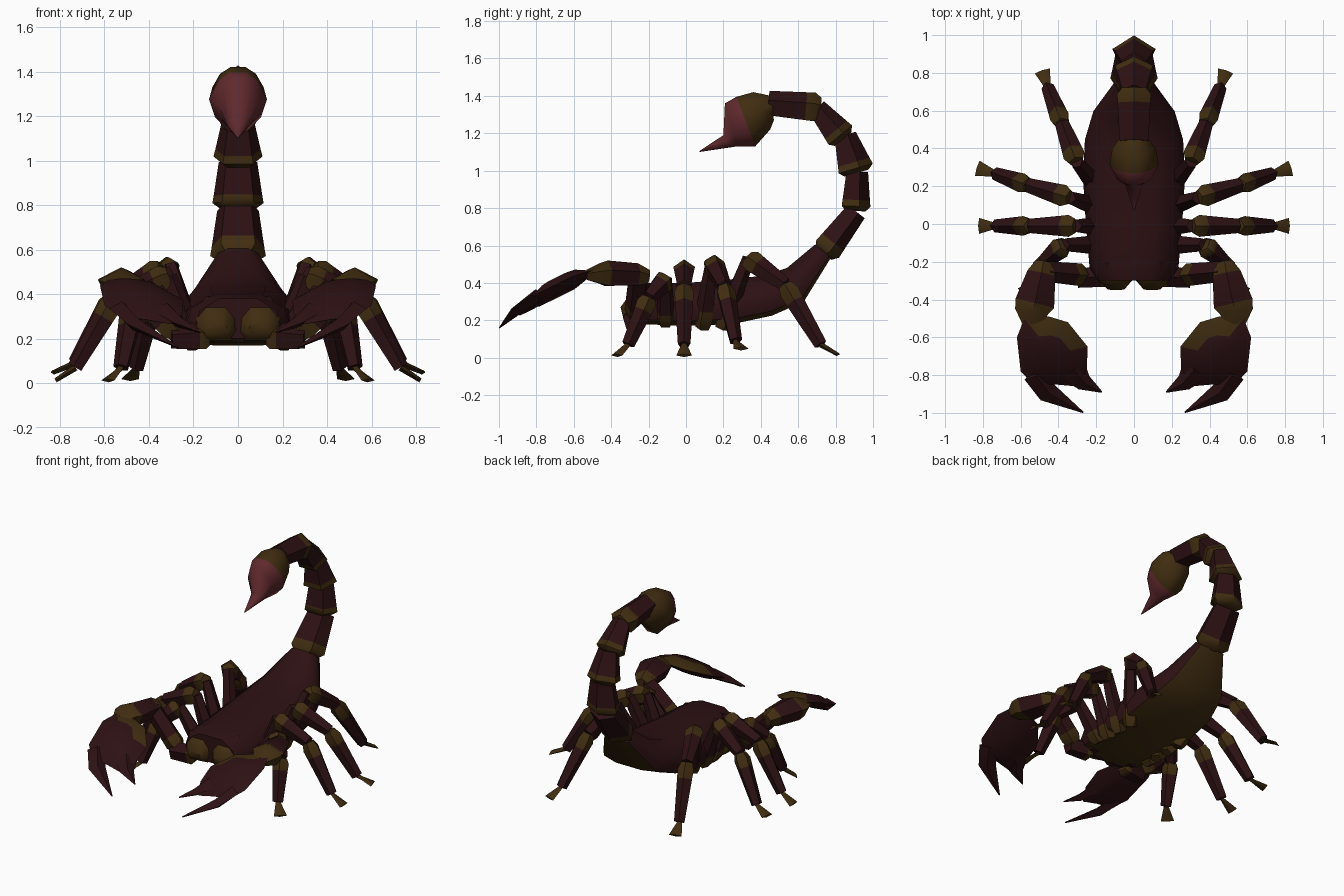
import bpy, bmesh, math
from mathutils import Vector as V

if "Cube" in bpy.data.objects:
    bpy.data.objects.remove(bpy.data.objects["Cube"])


def material(name, rgb):
    m = bpy.data.materials.new(name)
    m.diffuse_color = (*rgb, 1)
    m.use_nodes = True
    m.node_tree.nodes["Principled BSDF"].inputs["Base Color"].default_value = m.diffuse_color
    return m


MATS = [material("dark maroon", (0.026, 0.0055, 0.0065)),
        material("olive brown", (0.052, 0.026, 0.0055)),
        material("dusky red", (0.115, 0.022, 0.026))]
DARK, BROWN, RED = 0, 1, 2


def loft(bm, rings, mats):
    """Skin a list of rings; mats gives a colour index for each band."""
    vs = [[bm.verts.new(p) for p in r] for r in rings]
    n, new = len(vs[0]), []
    for i in range(len(vs) - 1):
        for k in range(n):
            f = bm.faces.new((vs[i][k], vs[i][(k + 1) % n],
                              vs[i + 1][(k + 1) % n], vs[i + 1][k]))
            f.material_index = mats[i]
            new.append(f)
    for ring_, m in ((vs[0], mats[0]), (vs[-1], mats[-1])):
        f = bm.faces.new(ring_)
        f.material_index = m
        new.append(f)
    bmesh.ops.recalc_face_normals(bm, faces=new)
    return new


def ring(c, d, rx, rn, n=5, side=None):
    """Polygon around c, facing d: rx sideways, rn up/outward."""
    side = side or d.cross(V((0, 0, 1))).normalized()
    up = side.cross(d).normalized()
    wide = rx / (0.951 if n == 5 else 1)
    return [c + up * rn * math.cos(math.tau * k / n)
            + side * wide * math.sin(math.tau * k / n) for k in range(n)]


def segment(bm, a, b, rx, rn, tip=0.65, band=0.28, side=None):
    """Armour segment: flared brown collar, then a dark taper."""
    a, b = V(a), V(b)
    d = b - a
    prof = [(0, 0.7), (0.12, 1), (band, 1 - (1 - tip) * 0.2), (1, tip)]
    loft(bm, [ring(a + d * t, d, rx * s, rn * s, 5, side) for t, s in prof],
         [BROWN, BROWN, DARK])


def tube(bm, pts, mats, n=5):
    """Tube through (point, rx, rn) entries."""
    ps = [V(p[0]) for p in pts]
    rings = []
    for i, (_, rx, rn) in enumerate(pts):
        d = ps[min(i + 1, len(ps) - 1)] - ps[max(i - 1, 0)]
        rings.append(ring(ps[i], d, rx, rn, n))
    loft(bm, rings, mats)


def section(top, bot, hw, prof, x=0):
    """Cross-section between a top and a bottom (y, z) point."""
    t, b = V((x, *top)), V((x, *bot))
    right = [b.lerp(t, h) + V((w * hw, 0, 0)) for h, w in prof]
    left = [b.lerp(t, h) - V((w * hw, 0, 0)) for h, w in reversed(prof)]
    return right + left


def finish(bm, name, mirror=False, angle=50):
    me = bpy.data.meshes.new(name)
    bm.to_mesh(me)
    bm.free()
    for m in MATS:
        me.materials.append(m)
    me.shade_smooth()
    me.set_sharp_from_angle(angle=math.radians(angle))
    ob = bpy.data.objects.new(name, me)
    bpy.context.collection.objects.link(ob)
    if mirror:
        mod = ob.modifiers.new("mirror", 'MIRROR')
        mod.use_mirror_merge = False


# Body: dark shell with a brown belly
SHELL = [(0, 0.45), (0.11, 0.92), (0.36, 1), (0.7, 0.9), (1, 0.45)]
bm = bmesh.new()
spec = [((-0.30, 0.38), (-0.30, 0.20), 0.19), ((-0.22, 0.40), (-0.24, 0.18), 0.235),
        ((0.0, 0.40), (0.0, 0.17), 0.255), ((0.25, 0.42), (0.25, 0.18), 0.27),
        ((0.42, 0.44), (0.46, 0.225), 0.26), ((0.54, 0.48), (0.63, 0.30), 0.215),
        ((0.69, 0.605), (0.775, 0.535), 0.10)]
for i, f in enumerate(loft(bm, [section(*s, SHELL) for s in spec], [DARK] * 6)):
    if i < 60 and i % 10 in (0, 8, 9):
        f.material_index = BROWN
finish(bm, "body")

# Jaws: paired blunt lobes with brown fronts
BLOCK = [(0, 0.75), (0.3, 1), (0.7, 0.9), (1, 0.45)]
bm = bmesh.new()
loft(bm, [section((-0.20, 0.39), (-0.20, 0.18), 0.10, BLOCK, 0.10),
          section((-0.30, 0.34), (-0.29, 0.19), 0.095, BLOCK, 0.10),
          section((-0.35, 0.27), (-0.335, 0.21), 0.05, BLOCK, 0.095)], [DARK, BROWN])
finish(bm, "jaw", True)

# Tail: five armoured segments with a ridge along the outside
tail = [((0.73, 0.56), (0.905, 0.785), 0.125, 0.085, 0.75),
        ((0.90, 0.785), (0.91, 0.995), 0.115, 0.085, 0.75),
        ((0.905, 0.985), (0.845, 1.19), 0.11, 0.105, 0.62),
        ((0.835, 1.165), (0.695, 1.335), 0.10, 0.09, 0.62),
        ((0.72, 1.33), (0.44, 1.355), 0.09, 0.085, 0.85)]
for i, (a, b, rx, rn, tip) in enumerate(tail):
    bm = bmesh.new()
    segment(bm, (0, *a), (0, *b), rx, rn, tip, 0.28, V((-1, 0, 0)))
    finish(bm, f"tail_segment_{i + 1}")

# Stinger: brown bulb with a red point
BULB = [(0, 0.3), (0.25, 0.8), (0.55, 1), (0.85, 0.7), (1, 0.3)]
bm = bmesh.new()
bulb = [((0.455, 1.40), (0.47, 1.27), 0.07), ((0.36, 1.42), (0.45, 1.22), 0.115),
        ((0.27, 1.395), (0.37, 1.13), 0.13), ((0.208, 1.36), (0.27, 1.13), 0.09),
        ((0.20, 1.19), (0.24, 1.125), 0.05), ((0.072, 1.105), (0.072, 1.10), 0.003)]
loft(bm, [section(*s, BULB) for s in bulb], [BROWN, BROWN, RED, RED, RED])
finish(bm, "stinger")

# Legs: hip, knee, shin joint, ankle, toe
legs = {
    "first_leg": [(0.19, -0.11, 0.18), (0.37, -0.11, 0.42), (0.475, -0.20, 0.32),
                  (0.525, -0.31, 0.07), (0.585, -0.37, 0.012)],
    "second_leg": [(0.19, -0.01, 0.16), (0.31, -0.01, 0.48), (0.55, -0.01, 0.38),
                   (0.73, -0.01, 0.07), (0.82, -0.01, 0.012)],
    "third_leg": [(0.19, 0.09, 0.16), (0.34, 0.14, 0.51), (0.56, 0.205, 0.38),
                  (0.73, 0.265, 0.09), (0.83, 0.295, 0.048)],
    "rear_leg": [(0.19, 0.19, 0.16), (0.305, 0.33, 0.53), (0.38, 0.53, 0.39),
                 (0.455, 0.72, 0.07), (0.485, 0.81, 0.018)]}
for name, p in legs.items():
    bm = bmesh.new()
    for i, r in enumerate((0.052, 0.058, 0.052)):
        segment(bm, p[i], p[i + 1], r, r * 1.08)
    tube(bm, [(p[3], 0.015, 0.015), (p[4], 0.042, 0.01)], [BROWN], 4)
    finish(bm, name, True)

# Pincer arm
bm = bmesh.new()
segment(bm, (0.13, -0.27, 0.21), (0.30, -0.29, 0.20), 0.06, 0.07, 0.8)
segment(bm, (0.27, -0.27, 0.22), (0.48, -0.25, 0.43), 0.06, 0.065, 0.9)
tube(bm, [((0.48, -0.20, 0.43), 0.04, 0.04), ((0.49, -0.26, 0.44), 0.075, 0.065),
          ((0.525, -0.42, 0.445), 0.105, 0.075), ((0.54, -0.46, 0.445), 0.09, 0.06),
          ((0.54, -0.53, 0.44), 0.05, 0.03)], [BROWN, DARK, BROWN, BROWN])
finish(bm, "pincer_arm", True)


# Pincer: drooping flat palm and two curved fingers
def droop(x, y, dz=0):
    t = -0.5 - y
    return V((x, y, 0.45 - 0.27 * t - 0.54 * t * t + 0.12 * (x - 0.45) + dz))


OUT = [(0.58, -0.50), (0.62, -0.60), (0.60, -0.78), (0.53, -0.85), (0.41, -0.85),
       (0.30, -0.86), (0.25, -0.77), (0.245, -0.65), (0.35, -0.52), (0.45, -0.49)]
bm = bmesh.new()
rings = [[droop(0.43 + (x - 0.43) * s, -0.69 + (y + 0.69) * s, dz) for x, y in OUT]
         for s, dz in ((0.55, -0.045), (1, 0), (0.5, 0.045))]
for f in loft(bm, rings, [DARK, DARK]):
    c = f.calc_center_median()
    if c.y > -0.655 + 0.25 * (c.x - 0.25) and f.normal.z > 0:
        f.material_index = BROWN
tube(bm, [(droop(0.53, -0.79), 0.06, 0.035), (droop(0.46, -0.89), 0.055, 0.03),
          (droop(0.27, -0.997), 0.004, 0.004)], [DARK, DARK], 4)
tube(bm, [(droop(0.33, -0.76), 0.08, 0.035), (droop(0.265, -0.84), 0.045, 0.025),
          (droop(0.17, -0.89), 0.004, 0.004)], [DARK, DARK], 4)
finish(bm, "pincer", True)
